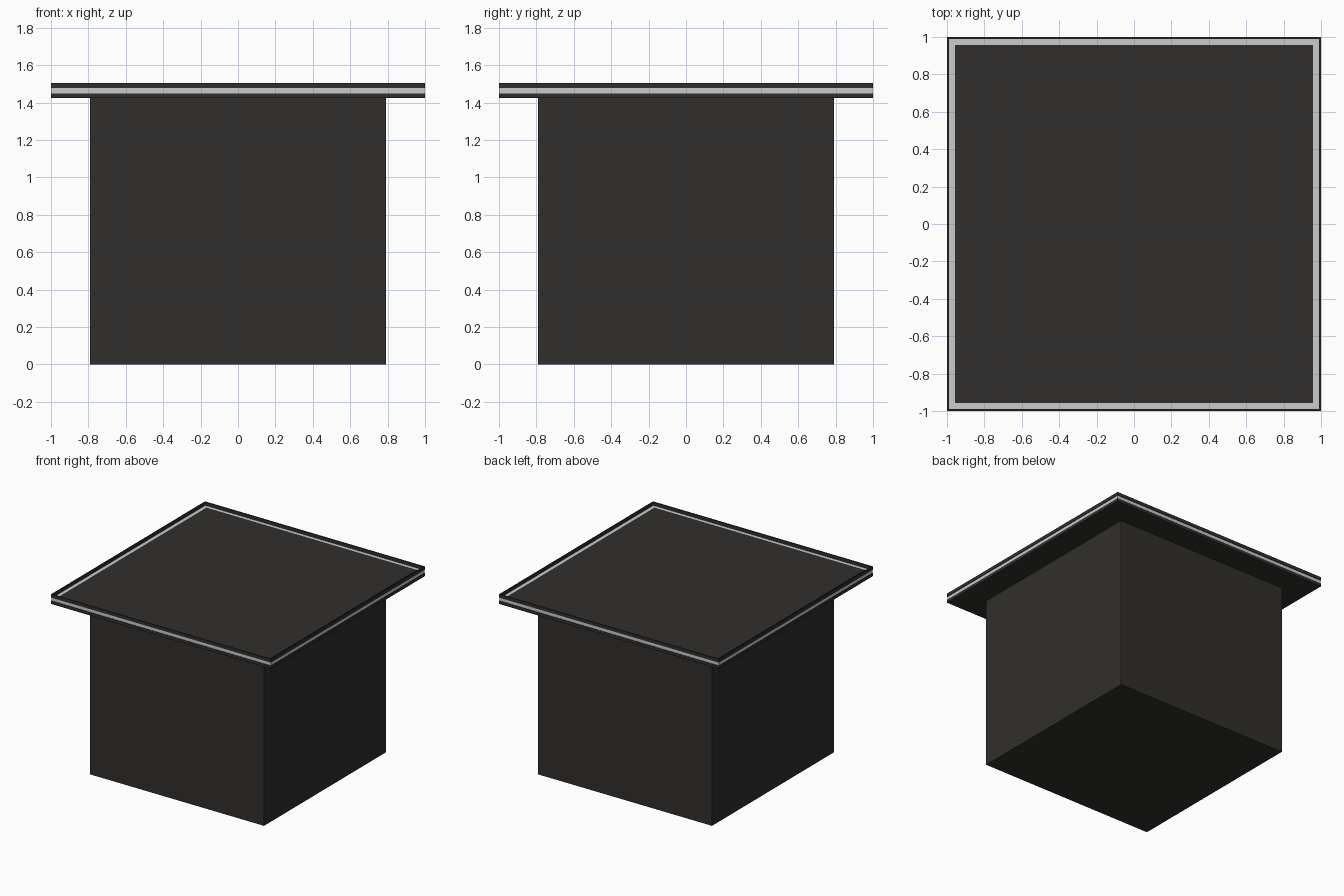
import bpy, bmesh

if "Cube" in bpy.data.objects:
    bpy.data.objects.remove(bpy.data.objects["Cube"])

dark = bpy.data.materials.new("dark")
dark.diffuse_color = (0.03, 0.028, 0.026, 1)
dark.use_nodes = True
dark.node_tree.nodes["Principled BSDF"].inputs["Base Color"].default_value = dark.diffuse_color


def box(name, half, z0, z1, mat=None):
    """Square block centred on the z axis."""
    bm = bmesh.new()
    bmesh.ops.create_cube(bm, size=1)
    for v in bm.verts:
        v.co = (v.co.x * 2 * half, v.co.y * 2 * half, z0 if v.co.z < 0 else z1)
    return finish(name, bm, mat)


def frame(name, outer, inner, z0, z1, mat=None):
    """Square ring with mitred corners."""
    bm = bmesh.new()
    signs = [(-1, -1), (1, -1), (1, 1), (-1, 1)]
    section = [(outer, z0), (outer, z1), (inner, z1), (inner, z0)]
    rings = [[bm.verts.new((sx * r, sy * r, z)) for r, z in section] for sx, sy in signs]
    for i in range(4):
        a, b = rings[i], rings[(i + 1) % 4]
        for j in range(4):
            k = (j + 1) % 4
            bm.faces.new((a[j], b[j], b[k], a[k]))
    bmesh.ops.recalc_face_normals(bm, faces=bm.faces)
    return finish(name, bm, mat)


def finish(name, bm, mat):
    me = bpy.data.meshes.new(name)
    bm.to_mesh(me)
    bm.free()
    ob = bpy.data.objects.new(name, me)
    bpy.context.collection.objects.link(ob)
    if mat:
        me.materials.append(mat)
    return ob


# Base block
box("base", 0.79, 0, 1.425, dark)
# Table top: dark lower plate, light core, raised rim and inset panel
box("lower_plate", 1.0, 1.425, 1.45, dark)
box("light_core", 0.996, 1.45, 1.477)
frame("top_rim", 1.0, 0.99, 1.477, 1.504, dark)
box("top_panel", 0.957, 1.477, 1.48, dark)
